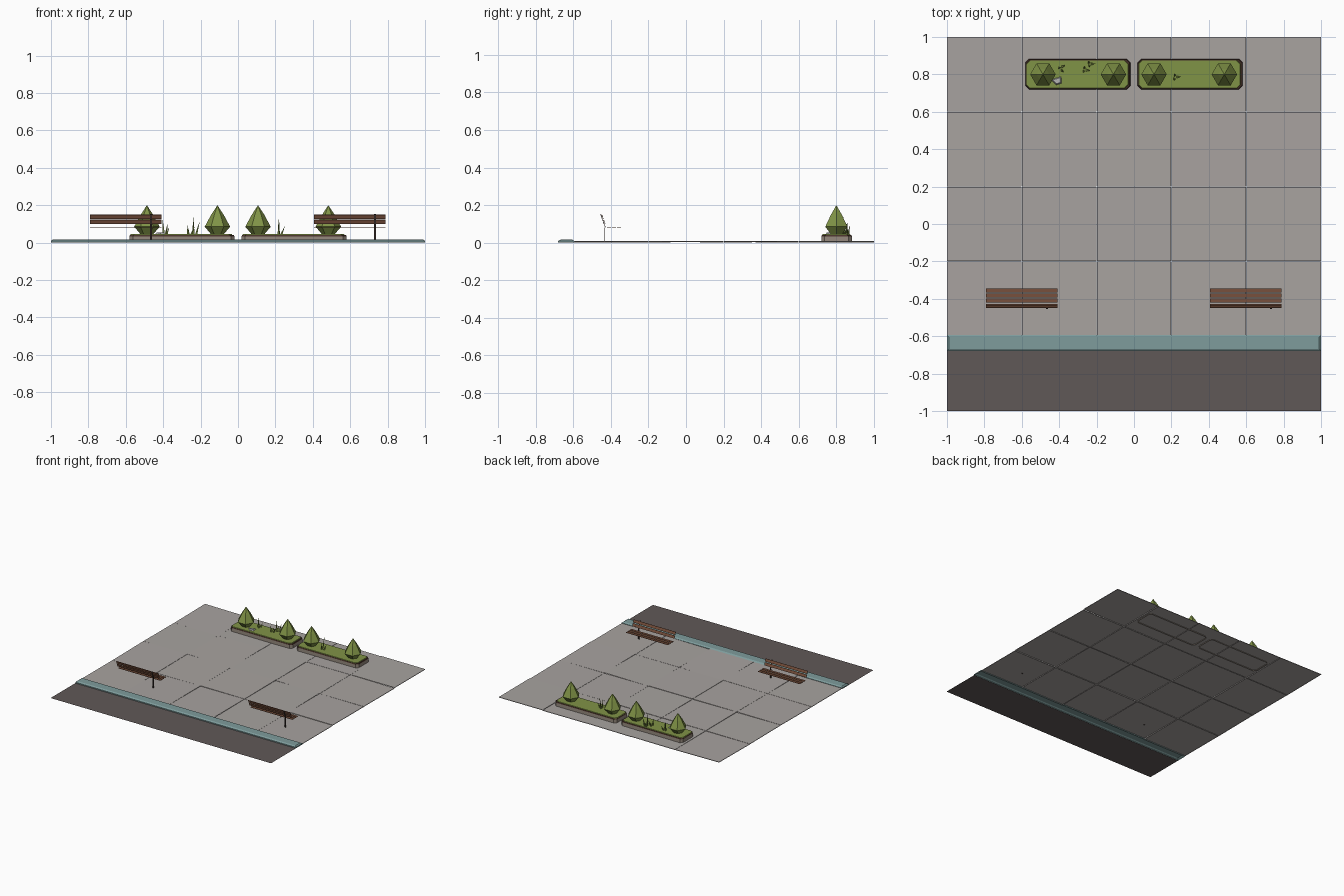
import bpy, bmesh, math, random
from mathutils import Matrix, Vector

if "Cube" in bpy.data.objects:
    bpy.data.objects.remove(bpy.data.objects["Cube"])

random.seed(4)


def material(name, r, g, b):
    def lin(c):
        c /= 255
        return c / 12.92 if c <= 0.04045 else ((c + 0.055) / 1.055) ** 2.4
    m = bpy.data.materials.new(name)
    m.diffuse_color = (lin(r), lin(g), lin(b), 1)
    m.use_nodes = True
    m.node_tree.nodes["Principled BSDF"].inputs["Base Color"].default_value = m.diffuse_color
    return m


PAVING = material("paving grey", 168, 163, 160)
ROAD = material("road grey", 96, 88, 87)
KERB = material("kerb teal", 126, 156, 156)
STONE = material("planter stone", 150, 138, 126)
SOIL = material("dark soil", 72, 50, 42)
GREEN = material("leaf green", 128, 147, 70)
WOOD = material("bench wood", 120, 80, 60)
METAL = material("dark metal", 58, 46, 42)
PEBBLE = material("pale pebble", 175, 175, 174)


def finish(name, bm, mat):
    bmesh.ops.recalc_face_normals(bm, faces=bm.faces)
    me = bpy.data.meshes.new(name)
    bm.to_mesh(me)
    bm.free()
    me.materials.append(mat)
    ob = bpy.data.objects.new(name, me)
    bpy.context.collection.objects.link(ob)
    return ob


def loft(name, rings, mat, top=True):
    """Skin a stack of rings (lists of 3D points), open at the bottom."""
    bm = bmesh.new()
    vs = [[bm.verts.new(p) for p in ring] for ring in rings]
    n = len(vs[0])
    for a, b in zip(vs, vs[1:]):
        for i in range(n):
            j = (i + 1) % n
            if len(b) == 1:
                bm.faces.new((a[i], a[j], b[0]))
            else:
                bm.faces.new((a[i], a[j], b[j], b[i]))
    if top and len(vs[-1]) > 2:
        bm.faces.new(vs[-1])
    return finish(name, bm, mat)


def rect(x0, x1, y0, y1, z, c=0.0):
    """Rectangle ring, with cut corners when c > 0."""
    if c == 0:
        return [(x0, y0, z), (x1, y0, z), (x1, y1, z), (x0, y1, z)]
    return [(x0 + c, y0, z), (x1 - c, y0, z), (x1, y0 + c, z), (x1, y1 - c, z),
            (x1 - c, y1, z), (x0 + c, y1, z), (x0, y1 - c, z), (x0, y0 + c, z)]


def board(name, centre, size, mat, tilt=0.0):
    bm = bmesh.new()
    m = (Matrix.Translation(centre) @ Matrix.Rotation(tilt, 4, 'X')
         @ Matrix.Diagonal((*size, 1)))
    bmesh.ops.create_cube(bm, size=1, matrix=m)
    return finish(name, bm, mat)


# Road strip
bm = bmesh.new()
bm.faces.new([bm.verts.new(p) for p in rect(-1, 1, -1, -0.675, 0.0005)])
finish("road", bm, ROAD)

# Kerb with chamfered top
loft("kerb", [rect(-1, 1, -0.68, -0.593, 0),
              rect(-1, 1, -0.68, -0.593, 0.009),
              rect(-0.99, 0.99, -0.668, -0.605, 0.016)], KERB)

# Slightly uneven paving slabs
for i in range(5):
    for j in range(4):
        x, y, g = -1 + 0.4 * i, -0.6 + 0.4 * j, 0.001
        ring = rect(x + g, x + 0.4 - g, y + g, y + 0.4 - g, 0)
        tops = [(px, py, 0.007 + random.uniform(-0.002, 0.003)) for px, py, _ in ring]
        low = [(px, py, pz - 0.004) for px, py, pz in tops]
        loft("paving_slab", [low, tops], PAVING)


# Hexagonal shrub tapering to a point
def shrub(x, y):
    def ring(r, z):
        return [(x + r * math.cos(k * math.pi / 3), y + r * math.sin(k * math.pi / 3), z)
                for k in range(6)]
    loft("shrub", [ring(0.03, 0.04), ring(0.068, 0.085), ring(0.034, 0.148),
                   [(x, y, 0.2)]], GREEN)


# Tuft of thin pointed leaves
def tuft(x, y, h, n=3):
    for k in range(n):
        a = k * 2.2 + x * 9
        d = Vector((math.cos(a), math.sin(a), 0))
        base = Vector((x, y, 0.042)) + d * 0.009
        tip = base + d * 0.014 + Vector((0.008, 0, h * (1 - 0.25 * k)))
        ring = [base + Vector((0.008 * math.cos(t), 0.008 * math.sin(t), 0))
                for t in (0, 2.1, 4.2)]
        loft("grass_blade", [ring, [tip]], GREEN)


# Planters: stone wall, soil rim, lawn and shrubs
for x0, x1, shrubs in ((-0.58, -0.02, (-0.487, -0.11)), (0.02, 0.58, (0.107, 0.483))):
    y0, y1, c = 0.72, 0.882, 0.018
    loft("planter_wall", [rect(x0, x1, y0, y1, 0, c),
                          rect(x0, x1, y0, y1, 0.034, c)], STONE, top=False)
    loft("planter_rim", [rect(x0, x1, y0, y1, 0.034, c),
                         rect(x0 + .003, x1 - .003, y0 + .003, y1 - .003, 0.041, c)], SOIL)
    loft("planter_lawn", [rect(x0 + .004, x1 - .010, y0 + .005, y1 - .007, 0.040, c),
                          rect(x0 + .006, x1 - .013, y0 + .007, y1 - .009, 0.045, c)], GREEN)
    for x in shrubs:
        shrub(x, 0.8)

for x, y, h in ((-0.39, 0.832, 0.085), (-0.235, 0.855, 0.10),
                (-0.262, 0.824, 0.06), (0.22, 0.785, 0.095)):
    tuft(x, y, h)

# Flat pebble on the left lawn
loft("pebble", [[(-0.445, 0.772, .043), (-0.415, 0.742, .043), (-0.385, 0.752, .043),
                 (-0.388, 0.79, .043)],
                [(-0.435, 0.77, .053), (-0.413, 0.75, .055), (-0.392, 0.757, .053),
                 (-0.394, 0.782, .051)]], PEBBLE)

# Benches facing the plaza, each with one slim support
for cx in (-0.6, 0.597):
    for y in (-0.3565, -0.383, -0.410):
        board("bench_seat_slat", (cx, y, 0.08), (0.382, 0.021, 0.003), WOOD)
    lean = math.radians(20)
    for y, z in ((-0.434, 0.111), (-0.444, 0.138)):
        board("bench_back_slat", (cx, y, z), (0.382, 0.003, 0.023), WOOD, lean)
    board("bench_back_bracket", (cx + 0.135, -0.4415, 0.116), (0.009, 0.003, 0.075), METAL, lean)
    board("bench_leg", (cx + 0.135, -0.434, 0.043), (0.009, 0.003, 0.078), METAL)
